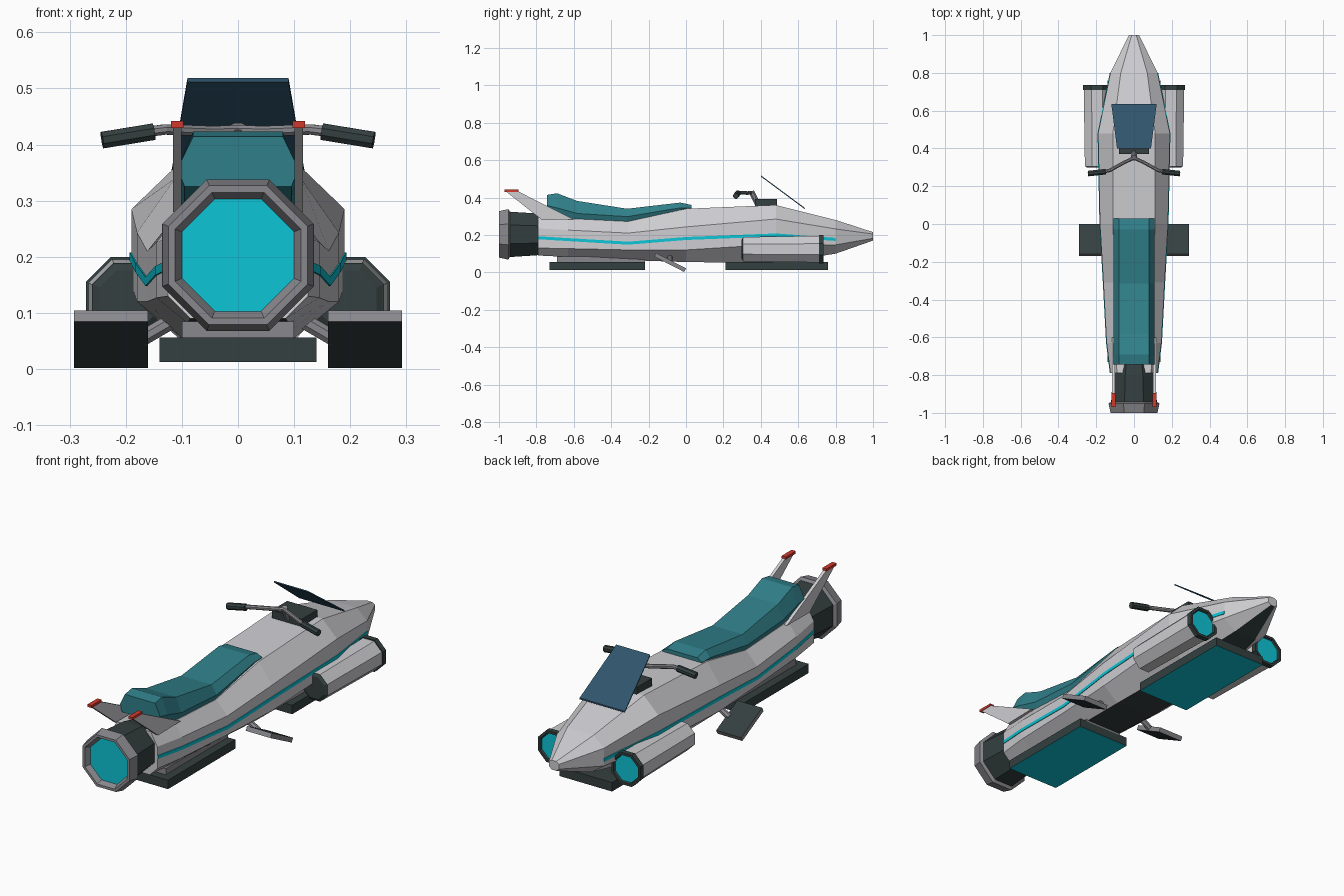
import bpy, bmesh, math
from mathutils import Vector

if "Cube" in bpy.data.objects:
    bpy.data.objects.remove(bpy.data.objects["Cube"])


def mat(name, r, g, b):
    m = bpy.data.materials.new(name)
    m.diffuse_color = (r, g, b, 1)
    m.use_nodes = True
    m.node_tree.nodes["Principled BSDF"].inputs["Base Color"].default_value = m.diffuse_color
    return m


HULL = mat("hull light grey", .62, .62, .65)
DARK = mat("dark charcoal", .035, .05, .05)
METAL = mat("mid grey metal", .25, .25, .27)
SEAT = mat("seat teal", .03, .215, .255)
GLOW = mat("glow cyan", .004, .56, .67)
GLASS = mat("glass blue", .03, .09, .15)
RED = mat("tail red", .65, .04, .025)


def finish(name, bm, mats, rule=None):
    bmesh.ops.recalc_face_normals(bm, faces=bm.faces)
    bm.normal_update()
    if rule:
        for f in bm.faces:
            f.material_index = rule(f)
    me = bpy.data.meshes.new(name)
    bm.to_mesh(me)
    bm.free()
    for m in mats:
        me.materials.append(m)
    ob = bpy.data.objects.new(name, me)
    bpy.context.collection.objects.link(ob)
    return ob


def loft(name, sections, mats, rule=None):
    """Skin a list of equal-length closed sections and cap the ends."""
    bm = bmesh.new()
    rings = [[bm.verts.new(p) for p in s] for s in sections]
    n = len(rings[0])
    for a, b in zip(rings, rings[1:]):
        for i in range(n):
            j = (i + 1) % n
            bm.faces.new((a[i], a[j], b[j], b[i]))
    bm.faces.new(rings[0])
    bm.faces.new(rings[-1])
    return finish(name, bm, mats, rule)


def octagon(cx, y, cz, apothem):
    r = apothem / math.cos(math.pi / 8)
    return [(cx + r * math.cos(math.pi / 8 + i * math.pi / 4), y,
             cz + r * math.sin(math.pi / 8 + i * math.pi / 4)) for i in range(8)]


def turned(name, cx, cz, rings, mats, rule=None):
    return loft(name, [octagon(cx, y, cz, r) for y, r in rings], mats, rule)


def box(name, x0, x1, y0, y1, z0, z1, mats, rule=None):
    return loft(name, [[(x0, y0, z), (x1, y0, z), (x1, y1, z), (x0, y1, z)]
                       for z in (z0, z1)], mats, rule)


def tube(name, pts, r, m):
    secs = []
    pts = [Vector(p) for p in pts]
    for i, p in enumerate(pts):
        d = (pts[min(i + 1, len(pts) - 1)] - pts[max(i - 1, 0)]).normalized()
        u = d.cross(Vector((0, 1, 0) if abs(d.z) > .8 else (0, 0, 1))).normalized()
        v = d.cross(u)
        secs.append([p + r * (u * math.cos(a) + v * math.sin(a))
                     for a in [math.pi / 8 + k * math.pi / 4 for k in range(8)]])
    return loft(name, secs, [m])


# Hull: y, widest, top width, bottom width, then four heights
hull = [(1.0, .027, .012, .012, .215, .205, .182, .17),
        (.8, .125, .07, .06, .28, .232, .147, .1),
        (.48, .19, .112, .1, .36, .285, .15, .05),
        (0, .18, .112, .1, .34, .243, .12, .055),
        (-.31, .162, .1, .09, .272, .21, .12, .065),
        (-.63, .145, .1, .09, .288, .226, .127, .082),
        (-.79, .125, .09, .085, .298, .235, .13, .09)]
loft("hull", [[(t, y, zt), (w, y, zu), (w, y, zl), (b, y, zb),
               (-b, y, zb), (-w, y, zl), (-w, y, zu), (-t, y, zt)]
              for y, w, t, b, zt, zu, zl, zb in hull], [HULL, DARK],
     lambda f: 1 if f.normal.z < -.85 else 0)

# Seat: y, top height, shoulder height, bottom height
seat = [(-.743, .414, .357, .325), (-.69, .423, .345, .305), (-.583, .382, .315, .28),
        (-.315, .34, .298, .265), (-.03, .373, .345, .32), (.03, .36, .345, .33)]
loft("seat", [[(.08, y, a), (.108, y, b), (.095, y, c),
               (-.095, y, c), (-.108, y, b), (-.08, y, a)]
              for y, a, b, c in seat], [SEAT])

# Main engine and nozzle with glowing disc
turned("engine", 0, .203, [(-.955, .122), (-.8, .112), (-.73, .098)], [DARK])
turned("nozzle", 0, .203, [(-.94, .118), (-.95, .135), (-1, .124), (-1, .112), (-.975, .1)],
       [METAL, GLOW],
       lambda f: 1 if len(f.verts) == 8 and f.calc_center_median().y < -.96 else 0)

# Hover pads with glowing undersides
for name, y0, y1 in (("front", .21, .76), ("rear", -.73, -.22)):
    box(name + "_hover_pad", -.14, .14, y0, y1, .013, .056, [DARK, GLOW],
        lambda f: 1 if f.normal.z < -.9 else 0)
box("rear_pad_mount", -.1, .1, -.69, -.22, .054, .085, [METAL])

# Windshield and console
loft("windshield", [[(-.12, .635, .338 + d), (.12, .635, .338 + d),
                     (.09, .4, .512 + d), (-.09, .4, .512 + d)] for d in (0, .007)], [GLASS])
box("console", -.08, .08, .37, .487, .34, .392, [DARK])
tube("steering_stem", [(0, .38, .37), (0, .35, .432)], .016, METAL)

for s, side in ((1, "right"), (-1, "left")):
    # Side stripe follows the hull flank
    stripe = [(-.79, .125, .185), (-.63, .145, .175), (-.31, .162, .156),
              (0, .18, .181), (.48, .19, .2), (.8, .125, .176)]
    loft(side + "_stripe", [[(s * (w + dx), y, z + dz) for dx, dz in
                             ((-.004, -.008), (.003, -.008), (.003, .008), (-.004, .008))]
                            for y, w, z in stripe], [GLOW])

    # Front thruster pod with dark rim, glowing front and dark rear cap
    turned(side + "_pod", s * .195, .124, [(.305, .065), (.715, .071)], [HULL, DARK],
           lambda f: 1 if len(f.verts) == 8 else 0)
    turned(side + "_pod_rear", s * .195, .124, [(.298, .052), (.306, .064)], [DARK])
    turned(side + "_pod_rim", s * .195, .124,
           [(.71, .076), (.735, .076), (.735, .064), (.727, .06)], [DARK, GLOW],
           lambda f: 1 if len(f.verts) == 8 and f.calc_center_median().y > .72 else 0)

    # Handlebar and grip
    tube(side + "_handlebar", [(0, .35, .425), (s * .05, .327, .424),
                               (s * .13, .283, .427), (s * .16, .277, .423)], .01, METAL)
    tube(side + "_grip", [(s * .15, .277, .423), (s * .242, .267, .408)], .016, DARK)

    # Tail fin and red tip
    loft(side + "_tail_fin", [[(s * x, -.965, .434), (s * x, -.9, .434),
                               (s * x, -.6, .283), (s * x, -.77, .28)]
                              for x in (.101, .116)], [HULL])
    box(side + "_tail_tip", s * .097, s * .119, -.97, -.895, .43, .442, [RED])

    # Tilted foot plate: dark faces, metal edge
    peg = box(side + "_foot_plate", -.066, .066, -.09, .09, -.011, .011, [METAL, DARK],
              lambda f: 1 if abs(f.normal.z) > .9 else 0)
    peg.location = (s * .226, -.085, .053)
    peg.rotation_euler.x = -math.atan2(.085, .165)
    tube(side + "_foot_strut", [(s * .11, -.085, .09), (s * .17, -.085, .055)], .015, METAL)
